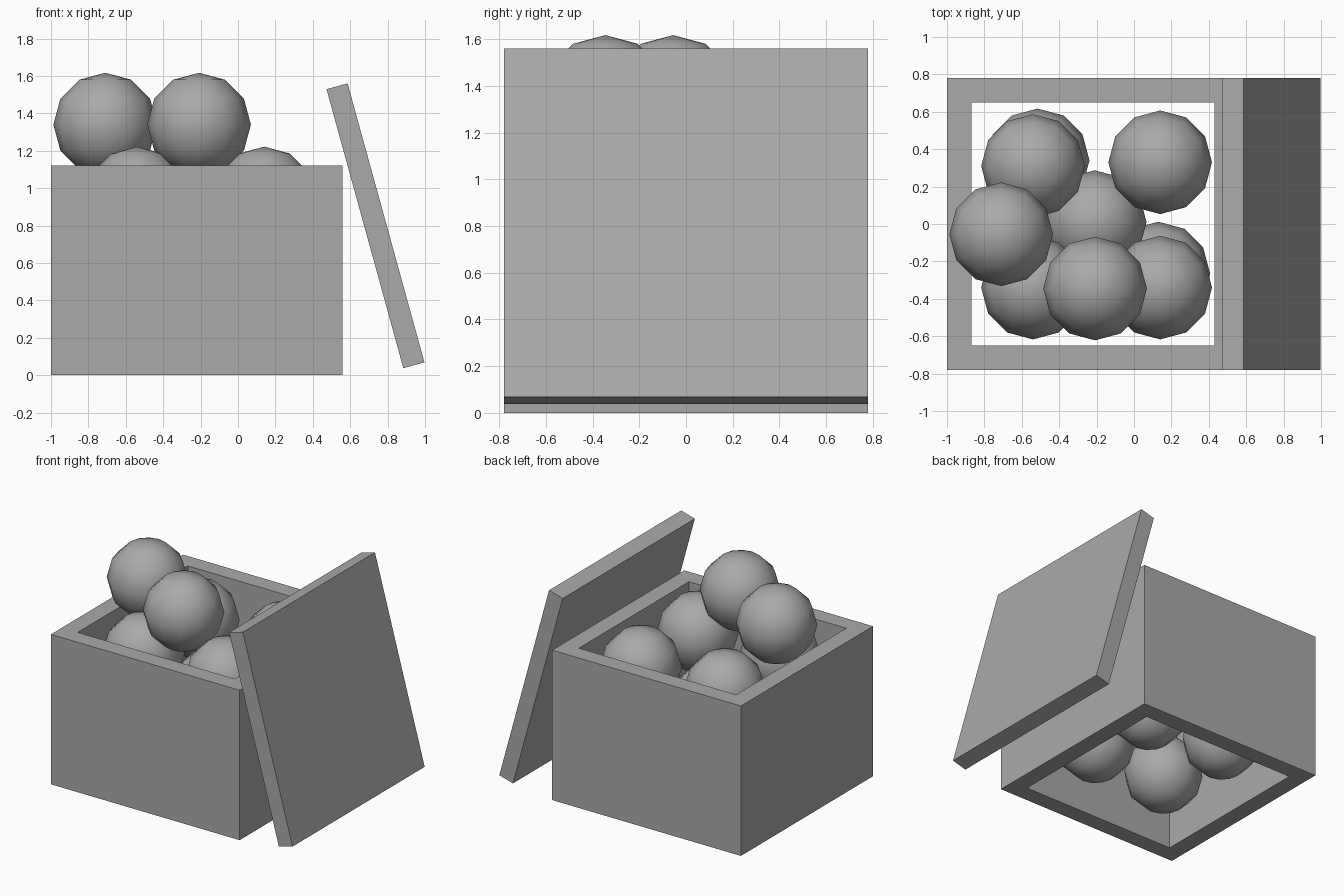
import bpy, bmesh, math
from mathutils import Matrix, Vector

if "Cube" in bpy.data.objects:
    bpy.data.objects.remove(bpy.data.objects["Cube"], do_unlink=True)

# One plain grey for everything
grey = bpy.data.materials.new("plain_grey")
grey.use_nodes = True
colour = (0.4, 0.4, 0.4, 1)
grey.diffuse_color = colour
grey.node_tree.nodes["Principled BSDF"].inputs["Base Color"].default_value = colour


def make_object(name, bm, location=(0, 0, 0), smooth=False):
    mesh = bpy.data.meshes.new(name)
    bmesh.ops.recalc_face_normals(bm, faces=bm.faces)
    for face in bm.faces:
        face.smooth = smooth
    bm.to_mesh(mesh)
    bm.free()
    mesh.materials.append(grey)
    obj = bpy.data.objects.new(name, mesh)
    obj.location = location
    bpy.context.collection.objects.link(obj)
    return obj


# Crate: square tube with thick walls, open at the top and bottom
HALF, INNER, HEIGHT = 0.78, 0.65, 1.12
CORNERS = [(-1, -1), (1, -1), (1, 1), (-1, 1)]
bm = bmesh.new()
loops = [[bm.verts.new((x * r, y * r, z)) for x, y in CORNERS]
         for r, z in [(HALF, 0), (HALF, HEIGHT), (INNER, HEIGHT), (INNER, 0)]]
for i, loop in enumerate(loops):
    following = loops[(i + 1) % 4]
    for j in range(4):
        k = (j + 1) % 4
        bm.faces.new((loop[j], loop[k], following[k], following[j]))
make_object("crate_walls", bm, (-0.22, 0, 0))

# Lid: square slab leaning beside the crate
bm = bmesh.new()
bmesh.ops.create_cube(bm, size=1)
bmesh.ops.scale(bm, vec=(0.117, 1.56, 1.547), verts=bm.verts)
lid = make_object("lid", bm, (0.735, 0, 0.799))
lid.rotation_euler.y = math.radians(-15.4)

# Balls: bottom layer, middle, upper layer and two on top
BALLS = [
    (0.13, -0.265, 0.3), (-0.515, 0.34, 0.3), (-0.52, -0.3, 0.31), (0.14, 0.33, 0.3),
    (-0.21, 0.01, 0.64),
    (-0.54, 0.31, 0.945), (0.14, 0.33, 0.945), (-0.54, -0.34, 0.945), (0.14, -0.34, 0.945),
    (-0.71, -0.055, 1.34), (-0.208, -0.345, 1.34),
]
for number, centre in enumerate(BALLS, 1):
    bm = bmesh.new()
    bmesh.ops.create_uvsphere(bm, u_segments=12, v_segments=6, radius=0.277)
    make_object(f"ball_{number}", bm, centre, smooth=True)
